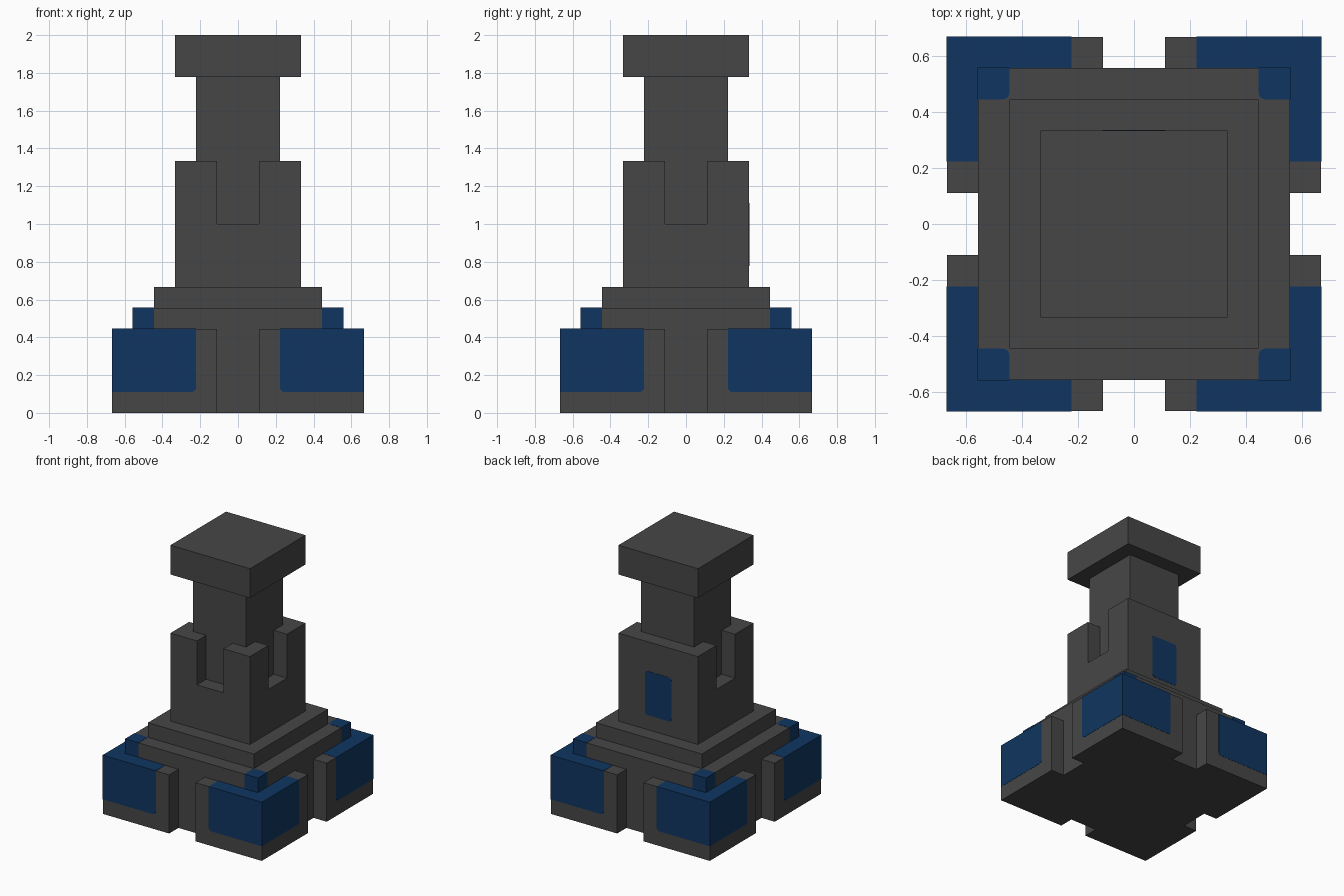
import bpy, bmesh

if "Cube" in bpy.data.objects:
    bpy.data.objects.remove(bpy.data.objects["Cube"], do_unlink=True)

U = 1 / 9          # module that every part snaps to
LIFT = 0.015       # how far painted blocks stand proud, in modules
ROUND = 0.2        # corner radius of painted blocks, in modules


def material(name, rgb):
    m = bpy.data.materials.new(name)
    m.diffuse_color = (*rgb, 1)
    m.use_nodes = True
    bsdf = m.node_tree.nodes["Principled BSDF"]
    bsdf.inputs["Base Color"].default_value = (*rgb, 1)
    bsdf.inputs["Roughness"].default_value = 0.8
    return m


GREY = material("dark grey", (0.0615, 0.0615, 0.0615))
BLUE = material("navy blue", (0.0048, 0.0360, 0.1170))


def prism(name, outline, z0, z1, mat=GREY, rounded=None):
    """Extrude a plan outline from z0 to z1; round the edges picked by a rule."""
    bm = bmesh.new()
    face = bm.faces.new([bm.verts.new((x, y, z0)) for x, y in outline])
    ext = bmesh.ops.extrude_face_region(bm, geom=[face])["geom"]
    for v in ext:
        if isinstance(v, bmesh.types.BMVert):
            v.co.z = z1
    bmesh.ops.recalc_face_normals(bm, faces=bm.faces)
    if rounded:
        edges = [e for e in bm.edges if rounded(e)]
        bmesh.ops.bevel(bm, geom=edges, offset=ROUND, segments=4,
                        profile=0.5, affect='EDGES')
    bmesh.ops.scale(bm, vec=(U, U, U), verts=bm.verts)
    mesh = bpy.data.meshes.new(name)
    bm.to_mesh(mesh)
    bm.free()
    mesh.materials.append(mat)
    obj = bpy.data.objects.new(name, mesh)
    bpy.context.collection.objects.link(obj)
    return obj


def rect(x0, x1, y0, y1):
    return [(x0, y0), (x1, y0), (x1, y1), (x0, y1)]


def square(r):
    return rect(-r, r, -r, r)


def at(edge, axis, value):
    """True when the whole edge lies at one coordinate."""
    return all(abs(v.co[axis] - value) < 1e-4 for v in edge.verts)


# Stepped base and tower shaft
prism("base_core", square(5), 0, 5)
prism("base_step", square(4), 5, 6)
prism("shaft", square(2), 8, 16)
prism("cap", square(3), 16, 18)

# Tower with battlement slots on the front and both sides, solid at the back
tower = prism("tower", square(3), 6, 12)
slots = prism("slot_cutter", [(-4, -1), (-1, -1), (-1, -4), (1, -4),
                              (1, -1), (4, -1), (4, 1), (-4, 1)], 9, 13)
slots.hide_render = True
mod = tower.modifiers.new("slots", 'BOOLEAN')
mod.operation = 'DIFFERENCE'
mod.solver = 'EXACT'
mod.object = slots
bpy.context.view_layer.objects.active = tower
bpy.ops.object.modifier_apply(modifier=mod.name)
bpy.data.objects.remove(slots, do_unlink=True)

# Corner buttresses with blue armour, and a blue block on the step above each
L_PLAN = [(1, 6), (1, 5), (5, 5), (5, 1), (6, 1), (6, 6)]
for sx, side in ((1, "left"), (-1, "right")):
    for sy, end in ((-1, "front"), (1, "back")):
        tag = f"{end}_{side}"

        def flip(pts):
            return [(x * sx, y * sy) for x, y in pts]

        prism(f"buttress_{tag}", flip(L_PLAN), 0, 4)
        prism(f"corner_armour_{tag}", flip(rect(2, 6 + LIFT, 2, 6 + LIFT)),
              1, 4 + LIFT, BLUE,
              lambda e: at(e, 2, 1) and (at(e, 0, 2 * sx) or at(e, 1, 2 * sy)))
        prism(f"step_corner_{tag}", flip(rect(4, 5 + LIFT, 4, 5 + LIFT)),
              4, 5 + LIFT, BLUE,
              lambda e: at(e, 0, 4 * sx) and at(e, 1, 4 * sy))

# Blue window on the back of the tower
prism("back_window", rect(-1, 1, 2.97, 3 + LIFT), 7, 10, BLUE,
      lambda e: (at(e, 0, 1) or at(e, 0, -1)) and (at(e, 2, 7) or at(e, 2, 10)))
